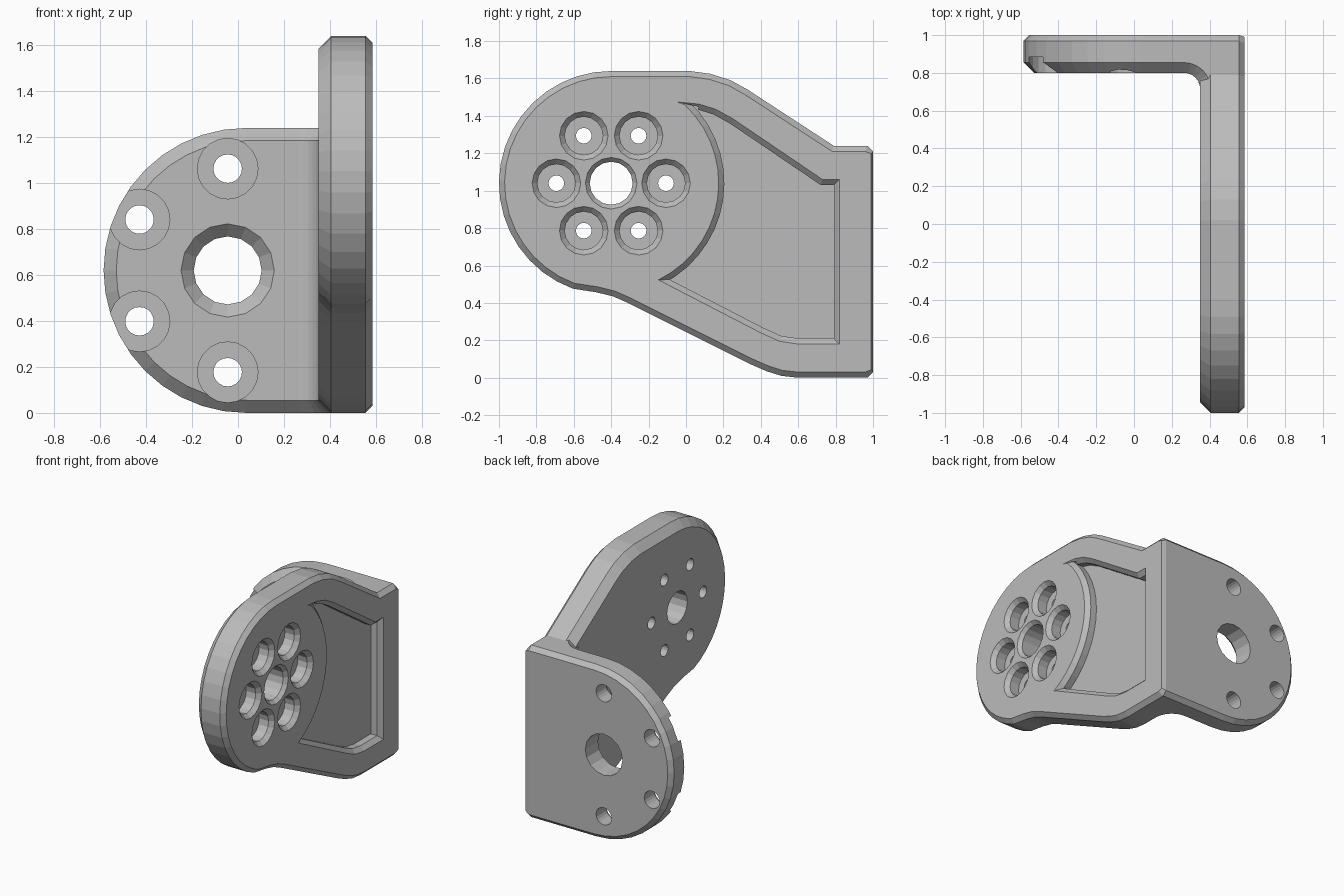
import bpy, bmesh
from math import sin, cos, radians, pi
from mathutils import Vector

if "Cube" in bpy.data.objects:
    bpy.data.objects.remove(bpy.data.objects["Cube"])

grey = bpy.data.materials.new("plain_grey")
grey.use_nodes = True
colour = (0.5, 0.5, 0.5, 1)
grey.diffuse_color = colour
grey.node_tree.nodes["Principled BSDF"].inputs["Base Color"].default_value = colour


def loft(name, rings):
    """Solid through a stack of equal-sized rings of 3D points."""
    bm = bmesh.new()
    loops = [[bm.verts.new(p) for p in ring] for ring in rings]
    n = len(loops[0])
    for a, b in zip(loops, loops[1:]):
        for i in range(n):
            j = (i + 1) % n
            bm.faces.new((a[i], a[j], b[j], b[i]))
    bm.faces.new(loops[0])
    bm.faces.new(loops[-1])
    bmesh.ops.recalc_face_normals(bm, faces=bm.faces)
    mesh = bpy.data.meshes.new(name)
    bm.to_mesh(mesh)
    bm.free()
    mesh.materials.append(grey)
    obj = bpy.data.objects.new(name, mesh)
    bpy.context.collection.objects.link(obj)
    return obj


def combine(target, tool, operation):
    """Apply a boolean and remove the tool."""
    mod = target.modifiers.new("combine", 'BOOLEAN')
    mod.operation, mod.solver, mod.object = operation, 'EXACT', tool
    graph = bpy.context.evaluated_depsgraph_get()
    graph.update()
    mesh = bpy.data.meshes.new_from_object(target.evaluated_get(graph))
    target.modifiers.clear()
    target.data = mesh
    bpy.data.objects.remove(tool)


def arc(cx, cy, r, start, end, steps):
    angles = [radians(start + (end - start) * i / steps) for i in range(steps + 1)]
    return [(cx + r * cos(a), cy + r * sin(a)) for a in angles]


def inset(points, d):
    """Move a counter-clockwise outline inward by d with mitred corners."""
    out = []
    for i, p in enumerate(points):
        p = Vector(p)
        e1 = (p - Vector(points[i - 1])).normalized()
        e2 = (Vector(points[(i + 1) % len(points)]) - p).normalized()
        n1, n2 = Vector((-e1.y, e1.x)), Vector((-e2.y, e2.x))
        out.append(tuple(p + (n1 + n2) * d / (1 + n1.dot(n2))))
    return out


def on_x(points, x):
    return [(x, y, z) for y, z in points]


def on_y(points, y):
    return [(x, y, z) for x, z in points]


def drill(target, place, cu, cv, profile, sides=16):
    """Cut a stepped round hole; profile lists (depth position, radius)."""
    rings = []
    for pos, r in profile:
        circle = arc(cu, cv, r, 0, 360, sides)[:-1]
        rings.append(place(circle, pos))
    combine(target, loft("hole_cutter", rings), 'DIFFERENCE')


INNER, OUTER = 0.35, 0.585      # side plate faces
FRONT, BACK, TOP = 0.8, 1.0, 1.24  # flange faces
BIG, SMALL = 0.055, 0.03        # chamfer sizes
HUB = (-0.4, 1.04)

# Side plate with a round head and a tapering foot
plate_outline = [(0.97, 0), (1, 0.03), (1, 1.21), (0.97, TOP), (0.79, TOP),
                 (0.33, 1.54), (0.24, 1.59), (0.13, 1.625), (0.02, 1.64)]
plate_outline += arc(*HUB, 0.6, 90, 250, 18)
plate_outline += [(-0.48, 0.457), (-0.39, 0.435), (-0.31, 0.4),
                  (0.35, 0.07), (0.43, 0.035), (0.51, 0.01), (0.6, 0)]


def plate_ring(x, d):
    limit = 1 - min(d, 0.01)
    ring = inset(plate_outline, d)
    return [(x, limit if p[0] == 1 else q[0], q[1]) for p, q in zip(plate_outline, ring)]


bracket = loft("angle_bracket", [plate_ring(INNER, BIG), plate_ring(INNER + BIG, 0),
                                 plate_ring(OUTER - SMALL, 0), plate_ring(OUTER, SMALL)])

# Rounded back flange
flange_outline = [(0.5, 0), (0.5, TOP)] + arc(0.035, 0.62, 0.62, 90, 270, 20)
flange = loft("flange", [on_y(inset(flange_outline, d), y) for y, d in
                         ((FRONT, BIG), (FRONT + BIG, 0), (BACK - SMALL, 0), (BACK, SMALL))])
combine(bracket, flange, 'UNION')

# Fillet in the inside corner, chamfered at both ends
R = 0.085


def fillet_ring(z, d):
    cx, cy = INNER - R, FRONT - R
    ring = arc(cx, cy, R + d, 90, 0, 6) + [(0.46, cy), (0.46, 0.91), (cx, 0.91)]
    return [(x, y, z) for x, y in ring]


fillet = loft("fillet", [fillet_ring(0, BIG), fillet_ring(BIG, 0),
                         fillet_ring(TOP - BIG, 0), fillet_ring(TOP, BIG)])
combine(bracket, fillet, 'UNION')

# Chamfered pocket on the outer face, bounded by an arc around the hub
pocket = [(0.6, 0.18), (0.82, 0.18), (0.82, 1.06), (0.73, 1.06), (0.25, 1.385),
          (0.16, 1.435), (0.07, 1.463), (-0.05, 1.475)]
pocket += arc(*HUB, 0.575, 47, -64, 14) + [(0.4, 0.24), (0.5, 0.195)]
floor = inset(pocket, SMALL)
cutter = loft("pocket_cutter", [on_x(floor, 0.505), on_x(floor, OUTER - SMALL),
                                on_x(pocket, OUTER), on_x(pocket, 0.7)])
combine(bracket, cutter, 'DIFFERENCE')

# Hub bore and ring of six counterbored holes
drill(bracket, on_x, *HUB, [(0.2, 0.115), (0.56, 0.115), (OUTER, 0.138), (0.7, 0.138)])
for i in range(6):
    a = i * pi / 3
    drill(bracket, on_x, HUB[0] + 0.293 * cos(a), HUB[1] + 0.293 * sin(a),
          [(0.2, 0.042), (0.48, 0.042), (0.48, 0.102),
           (OUTER - SMALL, 0.102), (OUTER, 0.13), (0.7, 0.13)])

# Flange bore and four spot-faced holes
drill(bracket, on_y, -0.045, 0.62, [(0.6, 0.203), (FRONT, 0.203), (FRONT + BIG, 0.148), (1.2, 0.148)])
for i in range(4):
    a = radians(90 + 60 * i)
    drill(bracket, on_y, -0.045 + 0.443 * cos(a), 0.62 + 0.443 * sin(a),
          [(0.6, 0.132), (0.885, 0.132), (0.885, 0.062), (1.2, 0.062)], 20)
